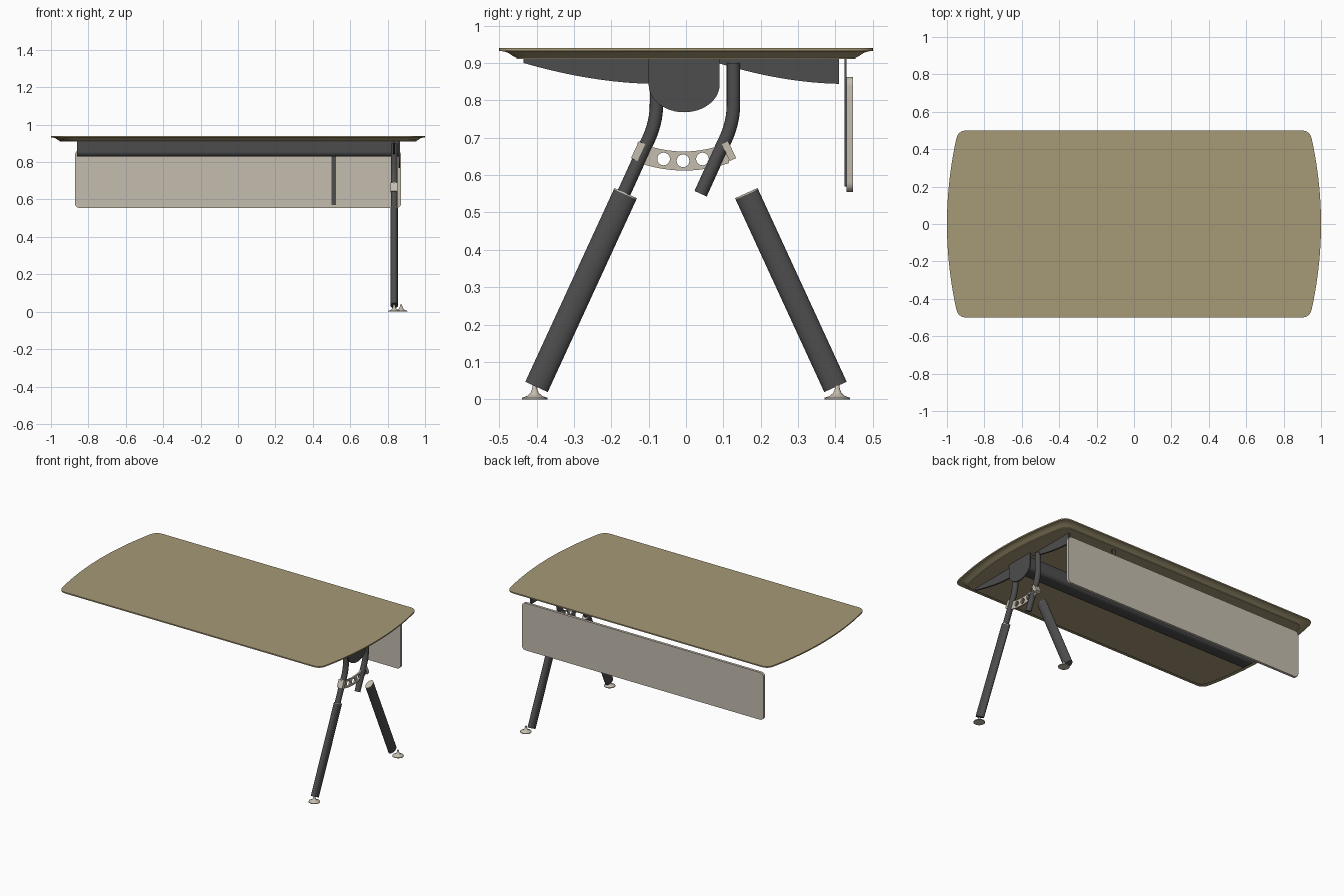
import bpy, bmesh, math
from mathutils import Vector, Matrix

cube = bpy.data.objects.get("Cube")
if cube:
    bpy.data.objects.remove(cube, do_unlink=True)


def material(name, rgb):
    m = bpy.data.materials.new(name)
    m.use_nodes = True
    m.diffuse_color = (*rgb, 1)
    bsdf = m.node_tree.nodes["Principled BSDF"]
    bsdf.inputs["Base Color"].default_value = (*rgb, 1)
    bsdf.inputs["Roughness"].default_value = 0.6
    return m


WOOD = material("tan wood", (0.38, 0.32, 0.18))
DARK = material("dark grey metal", (0.075, 0.075, 0.075))
LIGHT = material("pale beige", (0.56, 0.51, 0.43))
LEG_X = 0.835


def finish(name, bm, mat, matrix=Matrix()):
    """Turn a bmesh into a smooth-shaded object with sharp edges kept."""
    bmesh.ops.remove_doubles(bm, verts=bm.verts, dist=0.0001)
    bm.transform(matrix)
    bmesh.ops.recalc_face_normals(bm, faces=bm.faces)
    mesh = bpy.data.meshes.new(name)
    bm.to_mesh(mesh)
    bm.free()
    mesh.materials.append(mat)
    mesh.polygons.foreach_set("use_smooth", [True] * len(mesh.polygons))
    mesh.set_sharp_from_angle(angle=math.radians(35))
    obj = bpy.data.objects.new(name, mesh)
    bpy.context.collection.objects.link(obj)
    return obj


def loft(name, rings, mat):
    """Skin a stack of equal-length rings and cap both ends."""
    bm = bmesh.new()
    loops = [[bm.verts.new(p) for p in ring] for ring in rings]
    n = len(loops[0])
    for a, b in zip(loops, loops[1:]):
        for i in range(n):
            j = (i + 1) % n
            bm.faces.new((a[i], a[j], b[j], b[i]))
    bm.faces.new(loops[0][::-1])
    bm.faces.new(loops[-1])
    return finish(name, bm, mat)


def curve_mesh(curve):
    """Evaluate a temporary curve as a bmesh."""
    temp = bpy.data.objects.new("temp_curve", curve)
    bpy.context.collection.objects.link(temp)
    bm = bmesh.new()
    mesh = bpy.data.meshes.new_from_object(
        temp.evaluated_get(bpy.context.evaluated_depsgraph_get()))
    bm.from_mesh(mesh)
    bpy.data.objects.remove(temp)
    bpy.data.curves.remove(curve)
    bpy.data.meshes.remove(mesh)
    return bm


def add_spline(curve, pts, cyclic):
    s = curve.splines.new("POLY")
    s.points.add(len(pts) - 1)
    for p, co in zip(s.points, pts):
        p.co = (*co, 0, 1)[:4] if len(co) == 2 else (*co, 1)
    s.use_cyclic_u = cyclic


SIDE = Matrix(((0, 0, 1, 0), (1, 0, 0, 0), (0, 1, 0, 0), (0, 0, 0, 1)))
BACK = Matrix(((1, 0, 0, 0), (0, 0, 1, 0), (0, 1, 0, 0), (0, 0, 0, 1)))


def plate(name, loops, lo, hi, mat, frame=SIDE):
    """Extruded outline; any further loops become holes."""
    curve = bpy.data.curves.new(name, "CURVE")
    curve.dimensions = "2D"
    curve.fill_mode = "BOTH"
    curve.extrude = (hi - lo) / 2
    for pts in loops:
        add_spline(curve, pts, True)
    return finish(name, curve_mesh(curve), mat,
                  frame @ Matrix.Translation((0, 0, (lo + hi) / 2)))


def arc(cx, cy, rx, ry, start, end, n):
    angles = [math.radians(start + (end - start) * i / n) for i in range(n + 1)]
    return [(cx + rx * math.cos(a), cy + ry * math.sin(a)) for a in angles]


def bend(a, c, b, n=8):
    """Quadratic arc from a to b pulled towards c."""
    a, b, c = Vector(a), Vector(b), Vector(c)
    return [tuple(a * (1 - t) ** 2 + c * 2 * t * (1 - t) + b * t * t)
            for t in (i / n for i in range(n + 1))]


def rounded_rect(x0, x1, y0, y1, r):
    return (arc(x1 - r, y1 - r, r, r, 0, 90, 6) + arc(x0 + r, y1 - r, r, r, 90, 180, 6)
            + arc(x0 + r, y0 + r, r, r, 180, 270, 6) + arc(x1 - r, y0 + r, r, r, 270, 360, 6))


def oval_rod(name, a, b, rx, ry, mat):
    """Straight oval tube lying in a side plane."""
    a, b = Vector(a), Vector(b)
    d = (b - a).normalized()
    across = d.cross(Vector((1, 0, 0)))
    ring = arc(0, 0, rx, ry, 0, 345, 23)
    loft(name, [[p + Vector((u, 0, 0)) + across * v for u, v in ring] for p in (a, b)], mat)


# Table top: bowed ends, thin rim and a cove underneath
def top_outline(inset, z):
    h, e, r = 0.5 - inset, 1 - inset, 0.045
    end_x = lambda y: e - 0.06 * (y / h) ** 2
    side = [(end_x(y), y) for y in ((h - r) * i / 12 for i in range(-12, 13))]
    corner = bend((end_x(h - r), h - r), (end_x(h), h), (end_x(h) - r, h), 6)[1:]
    half = [(x, -y) for x, y in corner[::-1]] + side + corner
    return [(x, y, z) for x, y in half + [(-x, -y) for x, y in half]]


cove = [(0.046, 0.91), (0.046, 0.914), (0.036, 0.919), (0.025, 0.927), (0.012, 0.931),
        (0.0, 0.932), (0.0, 0.94)]
loft("table_top", [top_outline(i, z) for i, z in cove], WOOD)

# Long beam under the top, with a rounded underside
plate("support_beam", [[(0.05, 0.911), (-0.05, 0.911)]
                       + arc(-0.025, 0.855, 0.025, 0.025, 180, 270, 6)
                       + arc(0.025, 0.855, 0.025, 0.025, 270, 360, 6)],
      -0.86, 0.858, DARK)

# End bracket: rounded centre plate and two curved wings
plate("bracket_centre", [[(0.09, 0.911), (-0.1, 0.911)]
                         + arc(-0.005, 0.842, 0.095, 0.074, 180, 360, 24)],
      0.857, 0.865, DARK)
for name, start, end in (("front_wing", -0.435, -0.09), ("back_wing", 0.085, 0.41)):
    low = bend((start, 0.9), ((start + end) / 2 + 0.01, 0.847), (end, 0.844), 12)
    plate(name, [[(end, 0.911), (start, 0.911)] + low], LEG_X - 0.005, LEG_X + 0.005, DARK)

# Bent upper tubes, two parallel copies
for name, y in (("front_upper_tube", -0.079), ("back_upper_tube", 0.127)):
    path = [(y, 0.9)] + bend((y, 0.79), (y, 0.735), (y - 0.028, 0.682)) + [(y - 0.088, 0.55)]
    curve = bpy.data.curves.new(name, "CURVE")
    curve.dimensions = "3D"
    curve.bevel_depth = 0.018
    curve.bevel_resolution = 6
    curve.use_fill_caps = True
    add_spline(curve, [(LEG_X, py, pz) for py, pz in path], False)
    finish(name, curve_mesh(curve), DARK)

# Lower legs with caps, clamps and feet, mirrored front to back
for side, s, foot_x in (("front", -1, LEG_X), ("back", 1, 0.872)):
    upper = Vector((LEG_X, s * 0.163, 0.548))
    lower = Vector((LEG_X, s * 0.4, 0.033))
    d = (upper - lower).normalized()
    oval_rod(side + "_lower_leg", lower, upper, 0.02, 0.033, DARK)
    oval_rod(side + "_leg_cap", upper, upper + d * 0.004, 0.02, 0.033, LIGHT)

    # Clamp where the brace meets the tube
    bm = bmesh.new()
    bmesh.ops.create_cube(bm, size=1)
    tilt = Matrix.Rotation(math.atan2(-0.42 * -s, 0.9), 4, "X")
    y = -0.128 if s < 0 else 0.115
    finish(side + "_clamp", bm, LIGHT, Matrix.Translation((LEG_X, y, 0.664)) @ tilt
           @ Matrix.Diagonal((0.038, 0.019, 0.05, 1)))

    # Flared glide foot
    profile = [(0.034, 0), (0.034, 0.004), (0.02, 0.009), (0.011, 0.017), (0.007, 0.027),
               (0.005, 0.038)]
    loft(side + "_foot", [[(x, y, z) for x, y in arc(foot_x, s * 0.405, r, r, 0, 345, 23)]
                          for r, z in profile], LIGHT)

# Curved brace with three holes
brace = (bend((-0.13, 0.688), (-0.004, 0.638), (0.115, 0.688), 12)
         + bend((0.115, 0.632), (-0.004, 0.592), (-0.125, 0.632), 12))
holes = [arc(y, z, 0.017, 0.017, 0, 345, 23)
         for y, z in ((-0.06, 0.643), (-0.008, 0.638), (0.044, 0.643))]
plate("leg_brace", [brace] + holes, LEG_X - 0.005, LEG_X + 0.005, LIGHT)

# Hanging back panel and its bracket
plate("back_panel", [rounded_rect(-0.872, 0.872, 0.555, 0.863, 0.025)], 0.43, 0.447, LIGHT, BACK)
plate("panel_bracket", [rounded_rect(0.5, 0.525, 0.57, 0.911, 0.002)], 0.424, 0.43, DARK, BACK)
